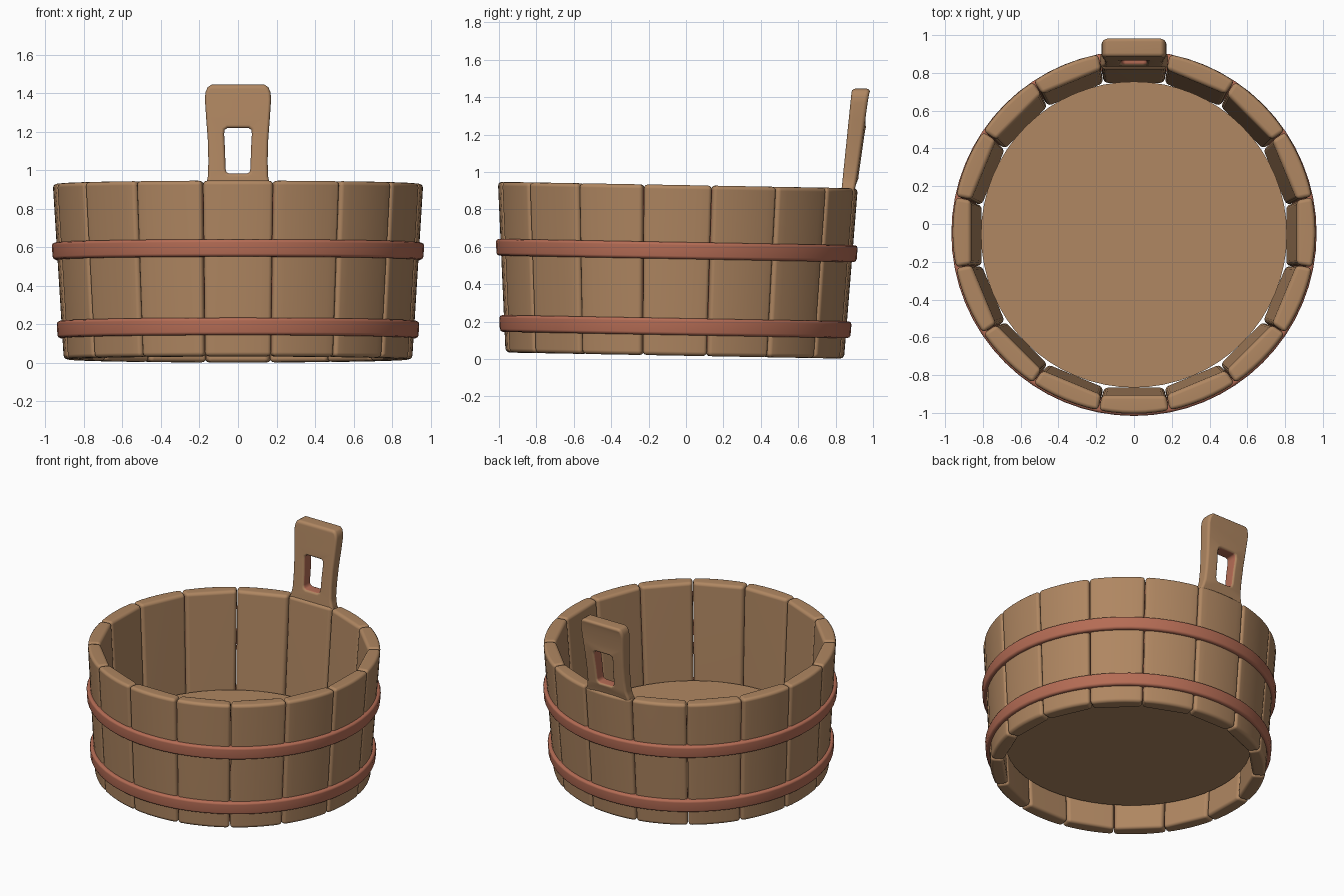
import bpy, bmesh, math
from mathutils import Matrix

cube = bpy.data.objects.get("Cube")
if cube:
    bpy.data.objects.remove(cube, do_unlink=True)

STAVES, HEIGHT = 16, 0.912
BASE_R, TOP_R, THICK = 0.905, 0.962, 0.1
# The tub leans very slightly backwards
LEAN = Matrix.Translation((0, -0.06, 0.018)) @ Matrix.Rotation(-0.018, 4, 'X')


def material(name, color):
    m = bpy.data.materials.new(name)
    m.use_nodes = True
    m.diffuse_color = color
    bsdf = next(n for n in m.node_tree.nodes if n.type == 'BSDF_PRINCIPLED')
    bsdf.inputs["Base Color"].default_value = color
    return m


wood = material("wood", (0.43, 0.24, 0.12, 1))
copper = material("copper", (0.46, 0.15, 0.09, 1))


def outer_radius(z):
    return BASE_R + (TOP_R - BASE_R) * z / HEIGHT


def finish(obj, angle=50):
    """Smooth shading with crisp flat faces."""
    bpy.ops.object.select_all(action='DESELECT')
    obj.select_set(True)
    bpy.context.view_layer.objects.active = obj
    bpy.ops.object.shade_smooth_by_angle(angle=math.radians(angle))
    mod = obj.modifiers.new("weighted_normals", 'WEIGHTED_NORMAL')
    mod.keep_sharp = True


def add_object(name, bm, mats):
    bmesh.ops.recalc_face_normals(bm, faces=bm.faces)
    mesh = bpy.data.meshes.new(name)
    bm.to_mesh(mesh)
    bm.free()
    for m in mats:
        mesh.materials.append(m)
    obj = bpy.data.objects.new(name, mesh)
    bpy.context.collection.objects.link(obj)
    obj.matrix_world = LEAN
    finish(obj)
    return obj


def stave_ring(bm, z, arc=6):
    """Stave cross-section: curved outside, flat inside."""
    half = math.pi / STAVES - 0.002
    r = outer_radius(z)
    pts = []
    for i in range(arc + 1):
        a = -half + 2 * half * i / arc
        pts.append((r * math.sin(a), -r * math.cos(a), z))
    inner = r - THICK
    w = inner * math.tan(half)
    pts += [(w, -inner, z), (-w, -inner, z)]
    return [bm.verts.new(p) for p in pts]


# Staves: one rounded board repeated around the tub
bm = bmesh.new()
low, high = stave_ring(bm, 0), stave_ring(bm, HEIGHT)
n = len(low)
for i in range(n):
    j = (i + 1) % n
    f = bm.faces.new((low[i], low[j], high[j], high[i]))
    f.material_index = 1 if i in (n - 3, n - 1) else 0
bm.faces.new(low[::-1])
bm.faces.new(high)
bmesh.ops.recalc_face_normals(bm, faces=bm.faces)
sharp = [e for e in bm.edges if e.calc_face_angle() > math.radians(40)]
bmesh.ops.bevel(bm, geom=sharp, offset=0.022, segments=3, profile=0.5,
                affect='EDGES', material=0)
board = bm.verts[:] + bm.edges[:] + bm.faces[:]
for k in range(1, STAVES):
    copy = bmesh.ops.duplicate(bm, geom=board)["geom"]
    bmesh.ops.rotate(bm, cent=(0, 0, 0), matrix=Matrix.Rotation(k * math.tau / STAVES, 3, 'Z'),
                     verts=[g for g in copy if isinstance(g, bmesh.types.BMVert)])
add_object("staves", bm, [wood, copper])

# Floor, raised inside the tub
bm = bmesh.new()
bmesh.ops.create_cone(bm, cap_ends=True, segments=64, radius1=0.806, radius2=0.81, depth=0.06,
                      matrix=Matrix.Translation((0, 0, 0.2)))
add_object("floor", bm, [wood])


def hoop(name, z, height=0.09, proud=0.025, round_off=0.016, steps=64):
    """Metal band with rounded outer edges, following the tub's taper."""
    h = height / 2
    profile = [(-0.03, -h), (proud - round_off, -h), (proud - 0.005, -h + 0.005),
               (proud, -h + round_off)]
    profile += [(d, -dz) for d, dz in reversed(profile)]
    bm = bmesh.new()
    rings = []
    for s in range(steps):
        a = math.tau * s / steps
        rings.append([bm.verts.new(((outer_radius(z + dz) + d) * math.cos(a),
                                    (outer_radius(z + dz) + d) * math.sin(a), z + dz))
                      for d, dz in profile])
    for s in range(steps):
        a, b = rings[s], rings[(s + 1) % steps]
        for i in range(len(profile)):
            j = (i + 1) % len(profile)
            bm.faces.new((a[i], b[i], b[j], a[j]))
    add_object(name, bm, [copper])


hoop("upper_hoop", 0.562)
hoop("lower_hoop", 0.155)

# Handle: the back stave continues up as a board with a rounded slot
BEVEL = 0.016
outline = [(0.178, 0.80), (0.178, 0.895), (0.165, 0.93), (0.156, 0.97), (0.154, 1.05),
           (0.157, 1.16), (0.166, 1.28), (0.172, 1.37), (0.169, 1.405), (0.158, 1.432),
           (0.138, 1.445)]
slot = [(0.045, 0.983), (0.060, 0.991), (0.065, 1.01), (0.067, 1.10), (0.072, 1.19),
        (0.069, 1.211), (0.055, 1.22)]
curve = bpy.data.curves.new("handle", 'CURVE')
curve.dimensions = '2D'
curve.fill_mode = 'BOTH'
curve.extrude = 0.5 - BEVEL
curve.bevel_depth = BEVEL
curve.bevel_resolution = 2
curve.offset = -BEVEL
curve.extrude = 0.045 - BEVEL
for half in (outline, slot):
    loop = half + [(-x, z) for x, z in reversed(half)]
    spline = curve.splines.new('POLY')
    spline.points.add(len(loop) - 1)
    for p, (x, z) in zip(spline.points, loop):
        p.co = (x, z, 0, 1)
    spline.use_cyclic_u = True
curve.materials.append(wood)
handle = bpy.data.objects.new("handle", curve)
bpy.context.collection.objects.link(handle)
bpy.ops.object.select_all(action='DESELECT')
handle.select_set(True)
bpy.context.view_layer.objects.active = handle
bpy.ops.object.convert(target='MESH')
handle = bpy.context.view_layer.objects.active
handle.data.materials.clear()
for m in (wood, copper):
    handle.data.materials.append(m)

# Stand the board up, lean it out, thicken it upward and bow its back
bm = bmesh.new()
bm.from_mesh(handle.data)
bmesh.ops.remove_doubles(bm, verts=bm.verts, dist=0.0005)
for v in bm.verts:
    x, z, depth = v.co
    rise = z - 0.92
    y = 0.875 + 0.125 * rise - depth * (0.93 + 0.5 * rise)
    if depth < 0:
        y -= 0.5 * x * x
    v.co = (x, y, z)
bmesh.ops.recalc_face_normals(bm, faces=bm.faces)
for f in bm.faces:
    c = f.calc_center_median()
    in_slot = abs(c.x) < 0.08 and 0.975 < c.z < 1.23
    f.material_index = 1 if in_slot and abs(f.normal.y) < 0.3 else 0
bm.to_mesh(handle.data)
bm.free()
finish(handle)
